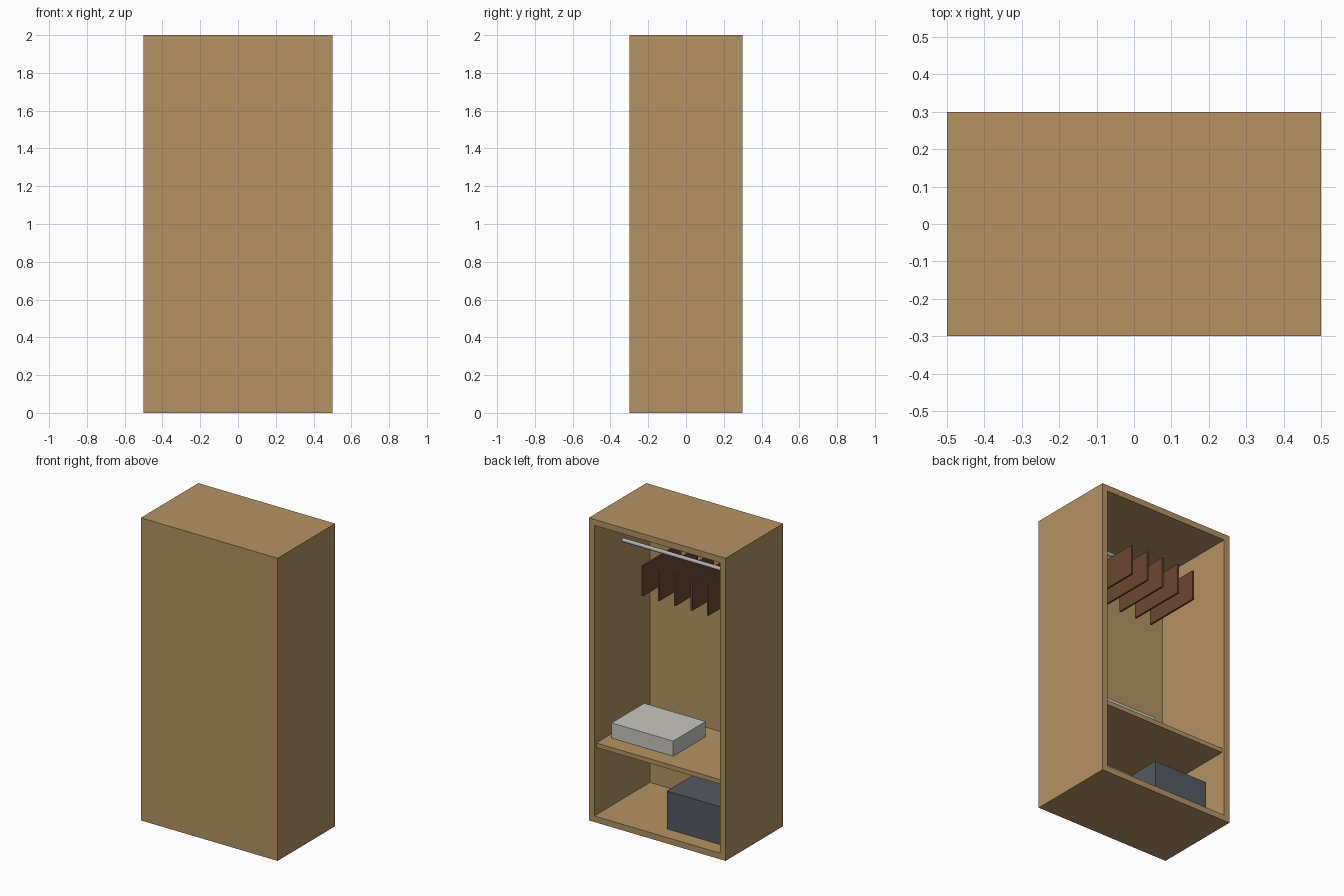
import bpy
from math import pi

cube = bpy.data.objects.get("Cube")
if cube:
    bpy.data.objects.remove(cube, do_unlink=True)


def material(name, rgb):
    mat = bpy.data.materials.new(name)
    mat.use_nodes = True
    mat.diffuse_color = (*rgb, 1)
    mat.node_tree.nodes["Principled BSDF"].inputs["Base Color"].default_value = (*rgb, 1)
    return mat


wood = material("oak wood", (0.46, 0.29, 0.126))
brown = material("dark brown cloth", (0.15, 0.065, 0.028))
white = material("off white linen", (0.58, 0.57, 0.53))
slate = material("slate box", (0.09, 0.10, 0.115))
metal = material("rail metal", (0.45, 0.45, 0.47))


def finish(name, mat):
    obj = bpy.context.object
    obj.name = obj.data.name = name
    obj.data.materials.append(mat)
    return obj


def box(name, mat, centre, size):
    bpy.ops.mesh.primitive_cube_add(size=1, location=centre)
    bpy.context.object.scale = size
    bpy.ops.object.transform_apply(location=False, rotation=False)
    return finish(name, mat)


W, D, H, T, FRONT = 1.0, 0.6, 2.0, 0.04, 0.02
inner_w = W - 2 * T

# Carcass: two sides, top, bottom and a thin closed front, open at the back
for side, sx in (("left", 1), ("right", -1)):
    box(side + "_side_panel", wood, (sx * (W - T) / 2, 0, H / 2), (T, D, H))
box("top_panel", wood, (0, 0, H - T / 2), (inner_w, D, T))
box("bottom_panel", wood, (0, 0, T / 2), (inner_w, D, T))
box("front_panel", wood, (0, (FRONT - D) / 2, H / 2), (inner_w, FRONT, H - 2 * T))

# Shelf and the things stored on it and below it
box("shelf", wood, (0, 0, 0.5), (inner_w, D - 2 * FRONT, 0.03))
box("folded_linen", white, (0.2, 0, 0.565), (0.45, 0.34, 0.1))
box("storage_box", slate, (-0.2, 0, T + 0.125), (0.4, 0.4, 0.25))

# Hanging rail
bpy.ops.mesh.primitive_cylinder_add(vertices=16, radius=0.0125, depth=inner_w,
                                    location=(0, 0, 1.75), rotation=(0, pi / 2, 0))
finish("hanging_rail", metal)
bpy.ops.object.shade_smooth_by_angle()

# Row of hanging garments
for i in range(5):
    box(f"garment_{i + 1}", brown, (-0.3 + 0.12 * i, 0, 1.63), (0.012, 0.4, 0.2))
